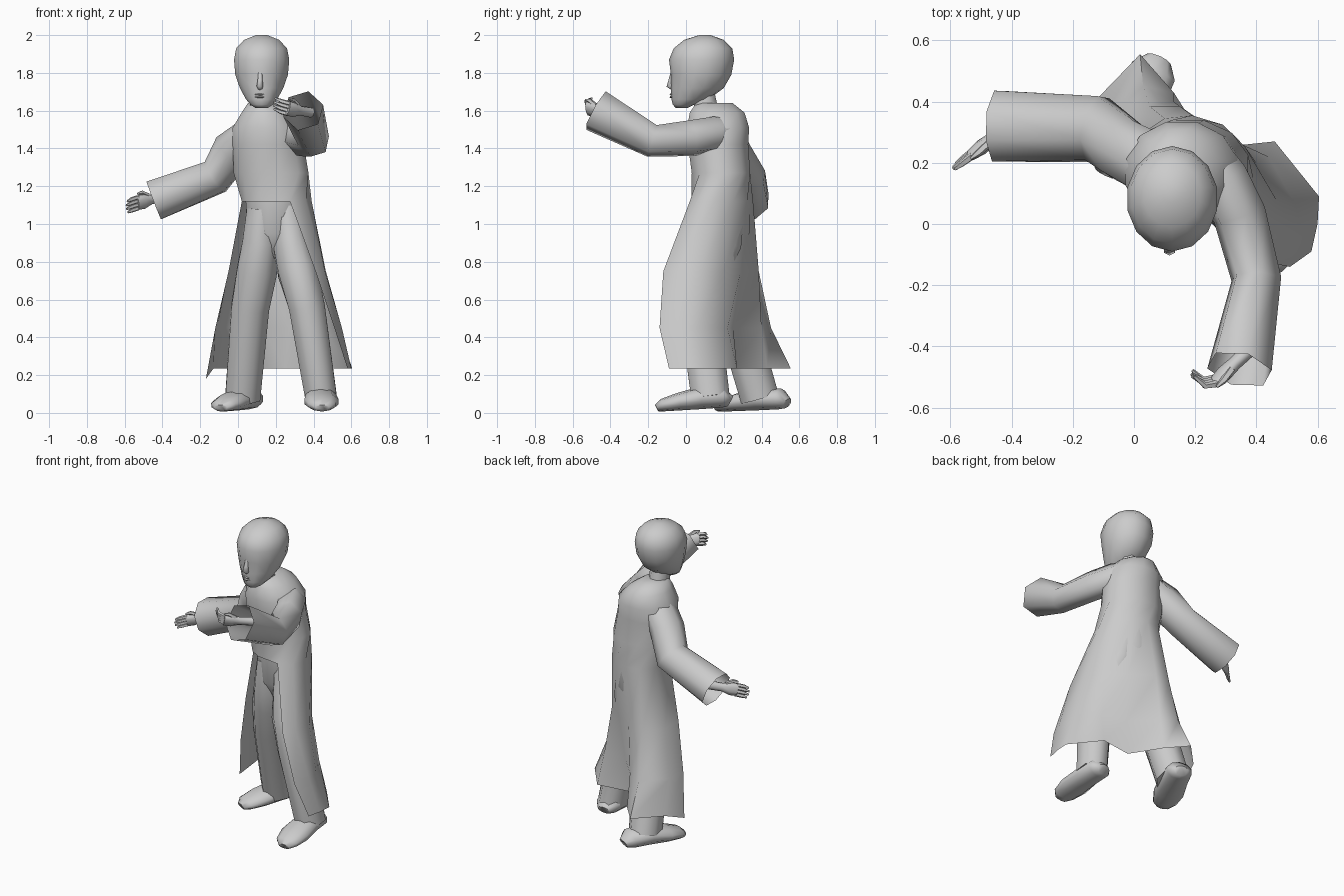
import bpy, bmesh, math
from mathutils import Vector

old = bpy.data.objects.get("Cube")
if old:
    bpy.data.objects.remove(old)

grey = bpy.data.materials.new("plain_grey")
grey.use_nodes = True
grey.diffuse_color = (0.6, 0.6, 0.6, 1)
grey.node_tree.nodes["Principled BSDF"].inputs["Base Color"].default_value = (0.6, 0.6, 0.6, 1)


def skin(name, rows, caps=(True, True), sharp=50):
    """Join rings of points; rows shorter than the first stay open."""
    bm = bmesh.new()
    grid = [[bm.verts.new(p) for p in row] for row in rows]
    for low, high in zip(grid, grid[1:]):
        n = len(high)
        for i in range(n if n == len(grid[0]) else n - 1):
            j = (i + 1) % n
            bm.faces.new((low[i], low[j], high[j], high[i]))
    if caps[0]:
        bm.faces.new(grid[0])
    if caps[1]:
        bm.faces.new(grid[-1])
    bmesh.ops.recalc_face_normals(bm, faces=bm.faces[:])
    mesh = bpy.data.meshes.new(name)
    bm.to_mesh(mesh)
    bm.free()
    mesh.materials.append(grey)
    ob = bpy.data.objects.new(name, mesh)
    bpy.context.collection.objects.link(ob)
    bpy.ops.object.select_all(action="DESELECT")
    ob.select_set(True)
    bpy.context.view_layer.objects.active = ob
    bpy.ops.object.shade_smooth_by_angle(angle=math.radians(sharp))


def tube(name, path, side, n=8, caps=(True, True)):
    """Sweep an ellipse along (x, y, z, radius along side, other radius)."""
    pts = [Vector(p[:3]) for p in path]
    rows = []
    for k, p in enumerate(path):
        d = (pts[min(k + 1, len(pts) - 1)] - pts[max(k - 1, 0)]).normalized()
        s = Vector(side)
        s = (s - d * s.dot(d)).normalized()
        u = d.cross(s)
        turn = [math.tau * (i + 0.5) / n for i in range(n)]
        rows.append([pts[k] + s * p[3] * math.cos(a) + u * p[4] * math.sin(a) for a in turn])
    skin(name, rows, caps, 65)


def ring(z, x, y, rx, ry, n=12, start=195):
    """Level ellipse, running clockwise from the start angle."""
    turn = [math.radians(start - 360 * i / n) for i in range(n)]
    return [(x + rx * math.cos(a), y + ry * math.sin(a), z) for a in turn]


# Coat: closed body, then a folded skirt open at the front
coat = [ring(*r) for r in (
    (1.64, .125, .15, .075, .1), (1.59, .145, .165, .13, .15),
    (1.51, .155, .17, .19, .17), (1.42, .16, .17, .195, .165),
    (1.27, .175, .185, .205, .16))]
skirt = [
    (1.12, [(.02, .14), (.035, .27), (.1, .345), (.19, .355), (.29, .325),
            (.365, .25), (.39, .15), (.36, .06), (.275, .02),
            (.2, .03), (.12, .04), (.05, .08)]),
    (.75, [(-.05, .15), (-.05, .29), (.05, .385), (.15, .385), (.29, .29),
           (.4, .2), (.465, .08), (.46, -.05), (.41, -.12)]),
    (.45, [(-.12, .2), (-.11, .33), (.03, .45), (.13, .4), (.27, .25),
           (.44, .22), (.53, .06), (.55, -.04), (.51, -.14)]),
    (.235, [(-.17, .26), (-.13, .4), (.02, .555), (.13, .43), (.25, .24),
            (.46, .27), (.605, .09), (.6, 0), (.58, -.09)])]
coat += [[(x, y, z) for x, y in pts] for z, pts in skirt]
coat[-1][0] = (-.17, .26, .18)
skin("coat", coat, (True, False), 75)

# Trousers
skin("trouser_hips", [ring(*r) for r in (
    (.77, .175, .2, .015, .04), (.85, .18, .2, .08, .1),
    (.95, .195, .195, .155, .145), (1.13, .2, .19, .165, .15))])
tube("right_trouser_leg", [(.13, .19, 1.08, .09, .135), (.12, .195, .9, .105, .145),
                           (.1, .21, .75, .115, .13), (.065, .25, .56, .108, .115),
                           (.025, .39, .08, .1, .11)], (1, 0, 0))
tube("left_trouser_leg", [(.26, .185, 1.08, .09, .135), (.28, .16, .9, .105, .145),
                          (.315, .1, .75, .112, .13), (.365, .07, .56, .103, .115),
                          (.44, .13, .08, .09, .11)], (1, 0, 0))


def shoe(name, heel, toe):
    """Rounded shoe resting on the line from heel to toe."""
    heel, toe = Vector(heel), Vector(toe)
    side = (toe - heel).cross(Vector((0, 0, 1)))
    shape = [(0, .045, .03), (.1, .08, .055), (.4, .085, .06),
             (.7, .095, .047), (.92, .075, .034), (1, .04, .02)]
    path = []
    for t, w, h in shape:
        p = heel.lerp(toe, t)
        path.append((p.x, p.y, p.z + h, w, h))
    tube(name, path, side, 10)


shoe("right_shoe", (.08, .535, .02), (-.09, .165, .005))
shoe("left_shoe", (.435, .235, .03), (.445, -.155, .005))

# Sleeves, with hollow cuffs
tube("right_sleeve", [(.07, .19, 1.49, .08, .11), (-.03, .24, 1.39, .11, .105),
                      (-.12, .31, 1.25, .1, .115), (-.445, .32, 1.125, .115, .125)],
     (0, 0, 1), 8, (True, False))
tube("left_sleeve", [(.24, .22, 1.49, .07, .08), (.285, .15, 1.475, .1, .09),
                     (.345, .03, 1.455, .1, .09), (.4, -.18, 1.44, .09, .085),
                     (.345, -.475, 1.6, .12, .11)], (-.3, 0, 1), 6, (True, False))


def hand(name, wrist, along, spread, bend):
    """Palm, four fingers and a thumb."""
    w, d, s = Vector(wrist), Vector(along).normalized(), Vector(spread).normalized()
    bend = Vector(bend)
    tube(name + "_palm", [(*(w - d * .08), .028, .025), (*w, .026, .022),
                          (*(w + d * .05), .042, .024), (*(w + d * .095), .04, .017)], s)
    for i in range(4):
        k = i - 1.5
        a = w + d * .085 + s * k * .02
        b = a + d * .045 + bend * .5
        c = b + d * (.04 - abs(k) * .008) + bend
        tube(f"{name}_finger_{i + 1}", [(*a, .012, .013), (*b, .012, .011), (*c, .006, .006)], s, 5)
    a = w + d * .02 + s * .025
    b = a + d * .04 + s * .025
    tube(name + "_thumb", [(*a, .014, .014), (*b, .012, .012),
                           (*(b + d * .03), .005, .005)], d.cross(s), 5)


hand("right_hand", (-.46, .28, 1.13), (-.78, -.58, -.2), (-.05, -.25, .9), (0, 0, -.005))
hand("left_hand", (.33, -.455, 1.6), (-.72, -.69, .12), (.1, -.3, .9), (-.015, .05, .012))

# Neck and head
tube("neck", [(.125, .11, 1.58, .065, .07), (.12, .09, 1.72, .06, .06)], (1, 0, 0))
head = [(1.615, .035, -.055, .01), (1.632, .06, -.07, .045), (1.66, .085, -.077, .12),
        (1.72, .118, -.08, .2), (1.79, .143, -.08, .24), (1.87, .15, -.09, .255),
        (1.93, .138, -.065, .245), (1.975, .095, -.01, .2), (2, .03, .07, .13)]
skin("head", [ring(z, .125, (f + b) / 2, r, (b - f) / 2, 14, 90) for z, r, f, b in head])

# Face
tube("nose", [(.118, -.072, 1.8, .012, .01), (.117, -.08, 1.76, .015, .013),
              (.116, -.086, 1.73, .02, .017), (.117, -.072, 1.715, .012, .008)], (1, 0, 0), 6)
for name, z, h in (("upper_lip", 1.686, .006), ("lower_lip", 1.672, .007)):
    tube(name, [(.09, -.066, z, .002, .004), (.118, -.077, z, h, .01),
                (.146, -.066, z, .002, .004)], (0, 0, 1), 6)
